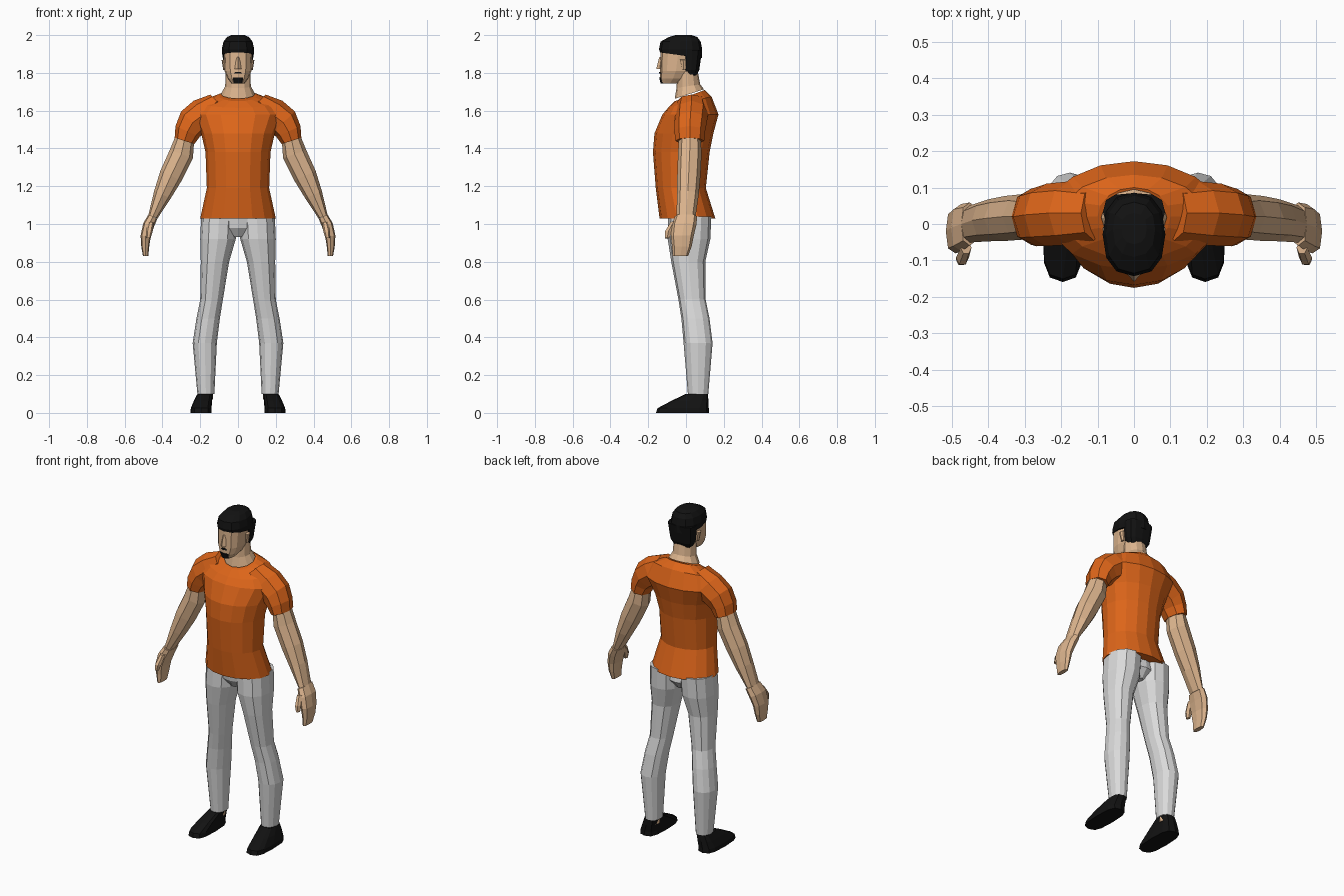
import bpy
import bmesh
from math import cos, sin, tau, copysign
from mathutils import Vector

default_cube = bpy.data.objects.get("Cube")
if default_cube:
    bpy.data.objects.remove(default_cube)


def make_material(name, color):
    material = bpy.data.materials.new(name)
    material.use_nodes = True
    material.diffuse_color = (*color, 1)
    shader = material.node_tree.nodes["Principled BSDF"]
    shader.inputs["Base Color"].default_value = material.diffuse_color
    return material


orange = make_material("orange shirt", (.72, .13, .01))
grey = make_material("light grey trousers", (.7, .7, .7))
skin = make_material("skin", (.72, .46, .27))
black = make_material("black hair and shoes", (.006, .006, .006))


def oval(center, across, along, sides, power):
    """Points of a superellipse spanned by two half-axis vectors."""
    points = []
    for step in range(sides):
        angle = tau * step / sides
        u, v = (copysign(abs(wave) ** power, wave) for wave in (cos(angle), sin(angle)))
        points.append(center + across * u + along * v)
    return points


def loft(name, rings, material, sides, power):
    """Skin a stack of ovals into a closed faceted solid."""
    bm = bmesh.new()
    loops = [[bm.verts.new(point) for point in oval(*ring, sides, power)] for ring in rings]
    for first, second in zip(loops, loops[1:]):
        for i in range(sides):
            j = (i + 1) % sides
            bm.faces.new((first[i], first[j], second[j], second[i]))
    bm.faces.new(loops[0])
    bm.faces.new(loops[-1])
    bmesh.ops.recalc_face_normals(bm, faces=bm.faces)
    mesh = bpy.data.meshes.new(name)
    bm.to_mesh(mesh)
    bm.free()
    mesh.materials.append(material)
    bpy.context.collection.objects.link(bpy.data.objects.new(name, mesh))


def trunk(name, levels, material, sides=12, power=1):
    """Central part; level: height, half width, front, back, optional rise to the back."""
    rings = []
    for height, width, front, back, *rise in levels:
        center = Vector((0, (front + back) / 2, height))
        along = Vector((0, (back - front) / 2, sum(rise)))
        rings.append((center, Vector((width, 0, 0)), along))
    loft(name, rings, material, sides, power)


def limb(name, joints, material, flatten=1, extra=0, lean=True, sides=8, power=1):
    """Paired part following joints (x, y, z, half width) downward.
    Half depth is flatten * width + extra; leaning rings stay square to the path."""
    for label, side in (("left", 1), ("right", -1)):
        rings = []
        for i, (x, y, z, width) in enumerate(joints):
            before = joints[max(i - 1, 0)]
            after = joints[min(i + 1, len(joints) - 1)]
            drop = before[2] - after[2]
            drift = (after[0] - before[0]) * lean
            across = Vector((drop * side, 0, drift)).normalized() * width
            along = Vector((0, flatten * width + extra, 0))
            rings.append((Vector((x * side, y, z)), across, along))
        loft(f"{label}_{name}", rings, material, sides, power)


# Shirt body with a collar that rises toward the back
trunk("shirt_body", [
    (1.03, .2, -.14, .155),
    (1.19, .165, -.16, .105),
    (1.38, .172, -.175, .125),
    (1.48, .195, -.167, .145),
    (1.58, .24, -.125, .172),
    (1.645, .2, -.095, .135, .03),
    (1.68, .1, -.06, .1, .03),
], orange, sides=16)

# Short sleeves running over the shoulders
limb("sleeve", [
    (.11, .03, 1.65, .05),
    (.175, .03, 1.585, .09),
    (.24, .025, 1.537, .085),
    (.267, .02, 1.49, .07),
    (.283, .02, 1.44, .055),
], orange, flatten=.3, extra=.06)

# Bare arms
limb("arm", [
    (.28, .02, 1.46, .05),
    (.3, .02, 1.37, .065),
    (.355, .015, 1.255, .062),
    (.4, .01, 1.155, .048),
    (.45, 0, 1.04, .026),
], skin, flatten=.3, extra=.043)

# Hands with thumbs
limb("hand", [
    (.45, 0, 1.04, .026),
    (.473, -.01, .995, .03),
    (.489, -.02, .935, .027),
    (.491, -.022, .88, .021),
    (.489, -.03, .83, .014),
], skin, flatten=1.5, extra=.02, power=.75)
limb("thumb", [
    (.46, -.065, 1.01, .015),
    (.47, -.092, .96, .018),
    (.475, -.1, .925, .012),
], skin, flatten=1.2, sides=6)

# Trousers: seat hidden under the shirt hem, then two legs
trunk("trouser_seat", [
    (.93, .03, -.05, .07),
    (.98, .12, -.085, .11),
    (1.1, .15, -.1, .09),
], grey)
limb("trouser_leg", [
    (.1, .02, 1.04, .095),
    (.106, .016, .92, .094),
    (.122, .012, .8, .075),
    (.14, .032, .6, .06),
    (.158, .05, .5, .062),
    (.176, .064, .37, .064),
    (.17, .064, .1, .045),
], grey, flatten=1.2, lean=False, sides=12, power=.9)

# Ankles and shoes; the shoe lengthens quickly as it widens to the sole
limb("ankle", [
    (.17, .065, .12, .037),
    (.17, .065, .07, .037),
], skin)
limb("shoe", [
    (.174, .057, .1, .041),
    (.185, .022, .065, .048),
    (.195, -.015, .025, .055),
    (.195, -.018, 0, .056),
], black, flatten=5.5, extra=-.167, lean=False, sides=12, power=.65)

# Neck, widening into the shirt collar
trunk("neck", [
    (1.688, .09, -.06, .095, .025),
    (1.73, .068, -.05, .075, .01),
    (1.82, .064, -.045, .06),
], skin)

# Head, nose and ears
trunk("head", [
    (1.745, .036, -.13, -.04),
    (1.77, .055, -.137, 0),
    (1.81, .071, -.137, .03),
    (1.93, .076, -.135, .06),
], skin, power=.8)
trunk("nose", [
    (1.82, .018, -.158, -.12),
    (1.885, .008, -.141, -.12),
], skin, sides=4)
limb("ear", [
    (.075, -.015, 1.87, .012),
    (.07, -.012, 1.815, .008),
], skin, flatten=1.5, sides=6)

# Hair: crown plus the back and sideburn section
trunk("hair_crown", [
    (1.893, .083, -.137, .084, -.015),
    (1.925, .086, -.143, .086),
    (1.965, .077, -.135, .078),
    (1.99, .058, -.09, .06),
    (2, .035, -.055, .03),
], black, power=.85)
trunk("hair_back", [
    (1.785, .058, -.012, .055),
    (1.815, .073, -.015, .07),
    (1.92, .085, -.018, .085),
], black, power=.7)

# Goatee and moustache
trunk("goatee", [
    (1.743, .026, -.134, -.09),
    (1.775, .03, -.142, -.1),
], black, power=.8)
trunk("moustache", [
    (1.796, .022, -.143, -.125),
    (1.806, .012, -.143, -.125),
], black, sides=4, power=.5)
